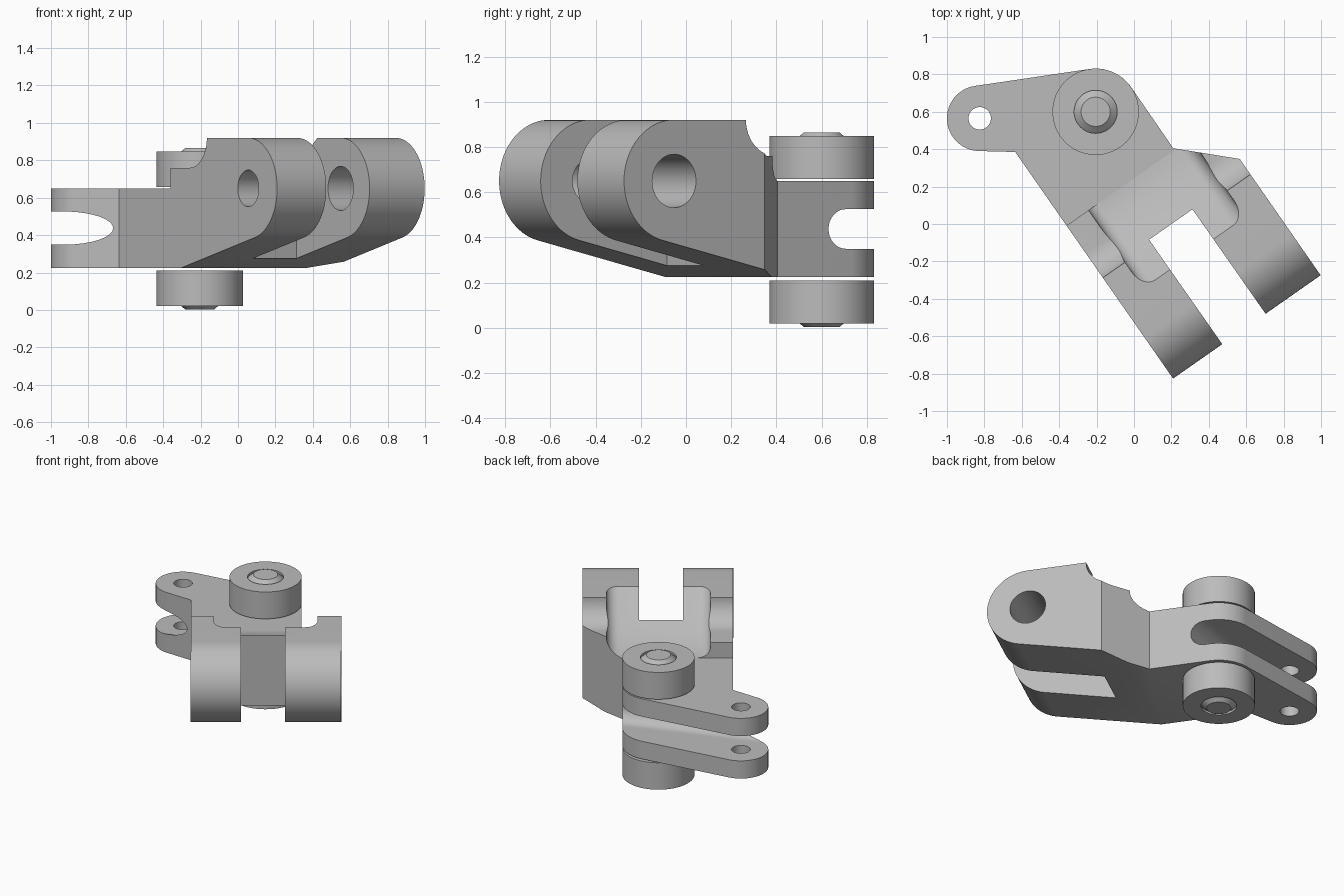
import bpy, bmesh
from math import sin, cos, radians, pi

cube = bpy.data.objects.get("Cube")
if cube:
    bpy.data.objects.remove(cube, do_unlink=True)

grey = bpy.data.materials.new("plain grey")
grey.use_nodes = True
COLOUR = (0.5, 0.5, 0.5, 1)
grey.diffuse_color = COLOUR
grey.node_tree.nodes["Principled BSDF"].inputs["Base Color"].default_value = COLOUR

TURN = radians(-55)      # direction in which the fork arms point
BOSS = (-0.205, 0.6)     # centre of the round end
LUG = (-0.825, 0.565)    # centre of the side lug
PIN_U, PIN_Z, NOSE = 0.527, 0.65, 0.27


def fork(u, v, z):
    """u runs along the arms, v across them."""
    return (u * cos(TURN) - v * sin(TURN), u * sin(TURN) + v * cos(TURN), z)


def arc(cx, cy, r, a0, a1, n=24):
    return [(cx + r * cos(radians(a0 + (a1 - a0) * i / n)),
             cy + r * sin(radians(a0 + (a1 - a0) * i / n))) for i in range(n + 1)]


def loft(name, rings):
    """Closed solid through equal rings of points."""
    bm = bmesh.new()
    rows = [[bm.verts.new(p) for p in ring] for ring in rings]
    n = len(rows[0])
    for a, b in zip(rows, rows[1:]):
        for i in range(n):
            j = (i + 1) % n
            bm.faces.new((a[i], a[j], b[j], b[i]))
    bm.faces.new(rows[0])
    bm.faces.new(rows[-1])
    bmesh.ops.recalc_face_normals(bm, faces=bm.faces)
    mesh = bpy.data.meshes.new(name)
    bm.to_mesh(mesh)
    bm.free()
    mesh.materials.append(grey)
    ob = bpy.data.objects.new(name, mesh)
    bpy.context.collection.objects.link(ob)
    return ob


def upright(name, pts, z0, z1):
    return loft(name, [[(x, y, z) for x, y in pts] for z in (z0, z1)])


def across(name, pts, v0, v1):
    return loft(name, [[fork(u, v, z) for u, z in pts] for v in (v0, v1)])


def activate(ob):
    bpy.ops.object.select_all(action='DESELECT')
    ob.select_set(True)
    bpy.context.view_layer.objects.active = ob


def combine(ob, other, operation):
    mod = ob.modifiers.new("cut", 'BOOLEAN')
    mod.operation, mod.solver, mod.object = operation, 'EXACT', other
    activate(ob)
    bpy.ops.object.modifier_apply(modifier=mod.name)
    bpy.data.objects.remove(other, do_unlink=True)


def circle(cx, cy, r, n=48):
    return arc(cx, cy, r, 0, 360, n)[:-1]


# Plan outline: two arms with a gap, chamfered shoulder, round end, side lug
arms = [(0.9, -0.303), (0.9, 0.018), (0.115, 0.018), (0.115, 0.301), (0.9, 0.301), (0.9, 0.66)]
plan = [fork(u, v, 0)[:2] for u, v in arms]
plan += [(0.565, 0.348), (0.21, 0.405)]
plan += arc(*BOSS, 0.231, 35, 98.3)
plan += arc(*LUG, 0.175, 98.3, 268, 32)
plan += [(-0.635, 0.385)]
body = upright("knuckle_body", plan, 0, 1.2)

# Side outline: flat tail, sloping underside, round nose, stepped top
side = [(-1.5, 0.225), (-0.1, 0.225)]
side += arc(PIN_U, PIN_Z, NOSE, -77.2, 90, 36)
side += arc(-0.02, 0.92, 0.16, 0, -90, 12)
side += [(-0.2, 0.76), (-0.2, 0.65), (-1.5, 0.65)]
combine(body, across("side_outline", side, -2, 2), 'INTERSECT')

# Rising groove with rounded lower corners between the arm tops
floor = [(-0.3, 0.653), (-0.2, 0.653), (-0.12, 0.668), (-0.04, 0.695), (0.04, 0.73),
         (0.115, 0.773), (0.2, 0.832), (0.31, 0.92), (0.42, 1.02)]
rings = []
for u, z in floor:
    section = [(-0.157, 1.4)] + arc(-0.077, z + 0.08, 0.08, 180, 270, 8)
    section += arc(0.43, z + 0.08, 0.08, 270, 360, 8) + [(0.51, 1.4)]
    rings.append([fork(u, v, h) for v, h in section])
combine(body, loft("groove_cutter", rings), 'DIFFERENCE')

# Pin holes, narrower in one arm
for r, v0, v1 in ((0.098, -0.5, 0.15), (0.118, 0.15, 0.9)):
    combine(body, across("pin_hole_cutter", circle(PIN_U, PIN_Z, r), v0, v1), 'DIFFERENCE')

# Round-ended slot that splits the lug into two plates
slot = [(0.6, 0.525)] + arc(0.0875, 0.4375, 0.0875, 90, 270, 16) + [(0.6, 0.35)]
tilt = radians(18.7)
rings = [[(-0.655 + s * cos(tilt) - d * sin(tilt), 0.39 + s * sin(tilt) + d * cos(tilt), z)
          for d, z in slot] for s in (-0.8, 1.2)]
combine(body, loft("slot_cutter", rings), 'DIFFERENCE')
combine(body, upright("lug_hole_cutter", circle(*LUG, 0.06), 0, 1), 'DIFFERENCE')

# Two round collars with a raised, coned centre
profile = [(0.231, 0), (0.231, 0.19), (0.115, 0.19), (0.115, 0.175), (0.078, 0.207)]
parts = [body]
for name, base, way in (("upper_collar", 0.658, 1), ("lower_collar", 0.21, -1)):
    rings = [[(x, y, base + way * h) for x, y in circle(*BOSS, r, 64)] for r, h in profile]
    parts.append(loft(name, rings))

for ob in parts:
    activate(ob)
    bpy.ops.object.shade_smooth_by_angle(angle=radians(28))
